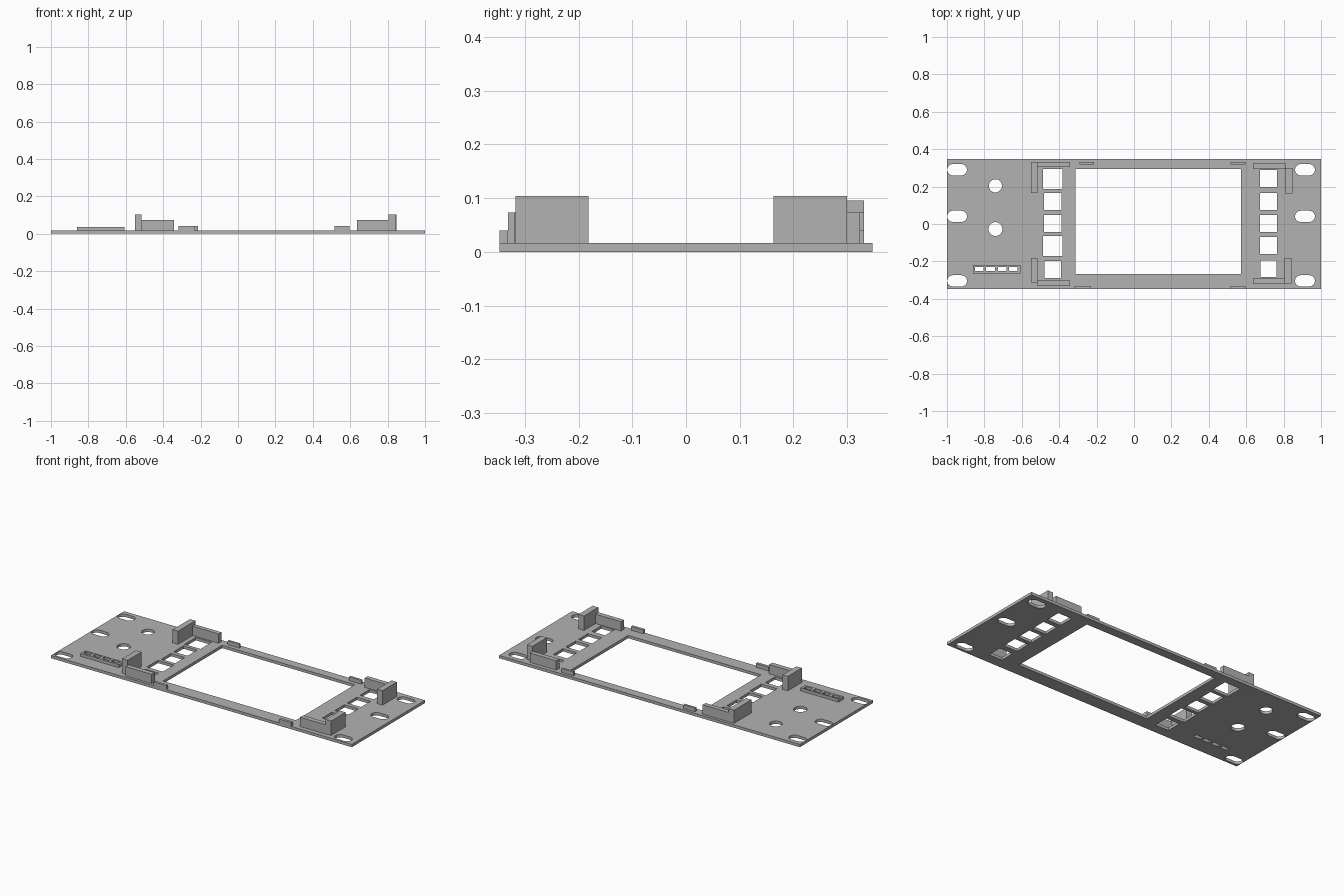
import bpy, bmesh, math

cube = bpy.data.objects.get("Cube")
if cube:
    bpy.data.objects.remove(cube, do_unlink=True)

GREY = (0.45, 0.45, 0.45, 1.0)
mat = bpy.data.materials.new("matte grey")
mat.use_nodes = True
mat.diffuse_color = GREY
bsdf = mat.node_tree.nodes["Principled BSDF"]
bsdf.inputs["Base Color"].default_value = GREY
bsdf.inputs["Roughness"].default_value = 0.7

T = 0.017   # plate thickness


def rect(x0, x1, y0, y1):
    return [(x0, y0), (x1, y0), (x1, y1), (x0, y1)]


def slot(cx, cy, length, r, n=16):
    """Outline of a slot with round ends; length 2r gives a circle."""
    h = length / 2 - r
    pts = []
    for side, start in ((1, -math.pi / 2), (-1, math.pi / 2)):
        for i in range(n + (h > 0)):
            a = start + math.pi * i / n
            pts.append((cx + side * h + r * math.cos(a), cy + r * math.sin(a)))
    return pts


def sheet(name, outlines, z0, z1):
    """Extruded flat profile: first outline is the border, the rest are holes."""
    curve = bpy.data.curves.new(name + "_profile", 'CURVE')
    curve.dimensions = '2D'
    curve.fill_mode = 'BOTH'
    curve.extrude = (z1 - z0) / 2
    for pts in outlines:
        sp = curve.splines.new('POLY')
        sp.points.add(len(pts) - 1)
        for p, (x, y) in zip(sp.points, pts):
            p.co = (x, y, 0, 1)
        sp.use_cyclic_u = True
    tmp = bpy.data.objects.new(name + "_profile", curve)
    bpy.context.collection.objects.link(tmp)
    dg = bpy.context.evaluated_depsgraph_get()
    mesh = bpy.data.meshes.new_from_object(tmp.evaluated_get(dg))
    bpy.data.objects.remove(tmp, do_unlink=True)
    bpy.data.curves.remove(curve)
    bm = bmesh.new()
    bm.from_mesh(mesh)
    bmesh.ops.remove_doubles(bm, verts=bm.verts, dist=1e-5)
    bmesh.ops.translate(bm, verts=bm.verts, vec=(0, 0, (z0 + z1) / 2))
    bmesh.ops.recalc_face_normals(bm, faces=bm.faces)
    for f in bm.faces:
        f.smooth = False
    bm.to_mesh(mesh)
    bm.free()
    mesh.name = name
    mesh.materials.clear()
    mesh.materials.append(mat)
    ob = bpy.data.objects.new(name, mesh)
    bpy.context.collection.objects.link(ob)
    return ob


def block(name, x0, x1, y0, y1, top):
    """Box standing on the plate."""
    return sheet(name, [rect(x0, x1, y0, y1)], T, top)


# Display window
holes = [rect(-0.312, 0.572, -0.267, 0.294)]

# Button openings: (centre y, half size) on each side of the window
for cx, rows in ((-0.434, ((0.241, 0.053), (0.121, 0.046), (0.003, 0.046),
                           (-0.117, 0.053), (-0.243, 0.045))),
                 (0.719, ((0.243, 0.046), (0.121, 0.046), (0.003, 0.046),
                          (-0.115, 0.046), (-0.240, 0.044)))):
    for cy, h in rows:
        holes.append(rect(cx - h, cx + h, cy - h, cy + h))

# Mounting slots at both ends
for cx in (-0.946, 0.914):
    for cy in (0.290, 0.041, -0.304):
        holes.append(slot(cx, cy, 0.106, 0.030))

# Round holes
holes.append(slot(-0.741, 0.204, 0.070, 0.035))
holes.append(slot(-0.741, -0.027, 0.074, 0.037))

# Row of small indicator openings, shared by the plate and its raised frame
lights = [rect(cx - 0.023, cx + 0.023, -0.252, -0.229)
          for cx in (-0.828, -0.767, -0.705, -0.645)]

sheet("panel_plate", [rect(-1, 1, -0.347, 0.347)] + holes + lights, 0, T)
sheet("indicator_frame", [rect(-0.861, -0.607, -0.265, -0.220)] + lights, T, 0.035)

# Corner brackets: a tall post and a lower rail each
block("back_right_post", -0.551, -0.515, 0.166, 0.331, 0.096)
block("back_right_rail", -0.515, -0.342, 0.304, 0.331, 0.073)
block("front_right_post", -0.551, -0.515, -0.313, -0.181, 0.104)
block("front_right_rail", -0.515, -0.342, -0.331, -0.302, 0.073)
block("back_left_post", 0.811, 0.847, 0.163, 0.300, 0.104)
block("back_left_rail", 0.636, 0.811, 0.295, 0.324, 0.073)
block("front_left_post", 0.805, 0.842, -0.317, -0.181, 0.104)
block("front_left_rail", 0.636, 0.805, -0.320, -0.291, 0.073)

# Small locating tabs along the long edges
for name, x0, x1, y0, y1 in (("back_right_tab", -0.291, -0.214, 0.318, 0.331),
                             ("back_left_tab", 0.516, 0.597, 0.318, 0.331),
                             ("front_right_tab", -0.318, -0.233, -0.347, -0.331),
                             ("front_left_tab", 0.516, 0.597, -0.347, -0.331)):
    block(name, x0, x1, y0, y1, 0.040)
